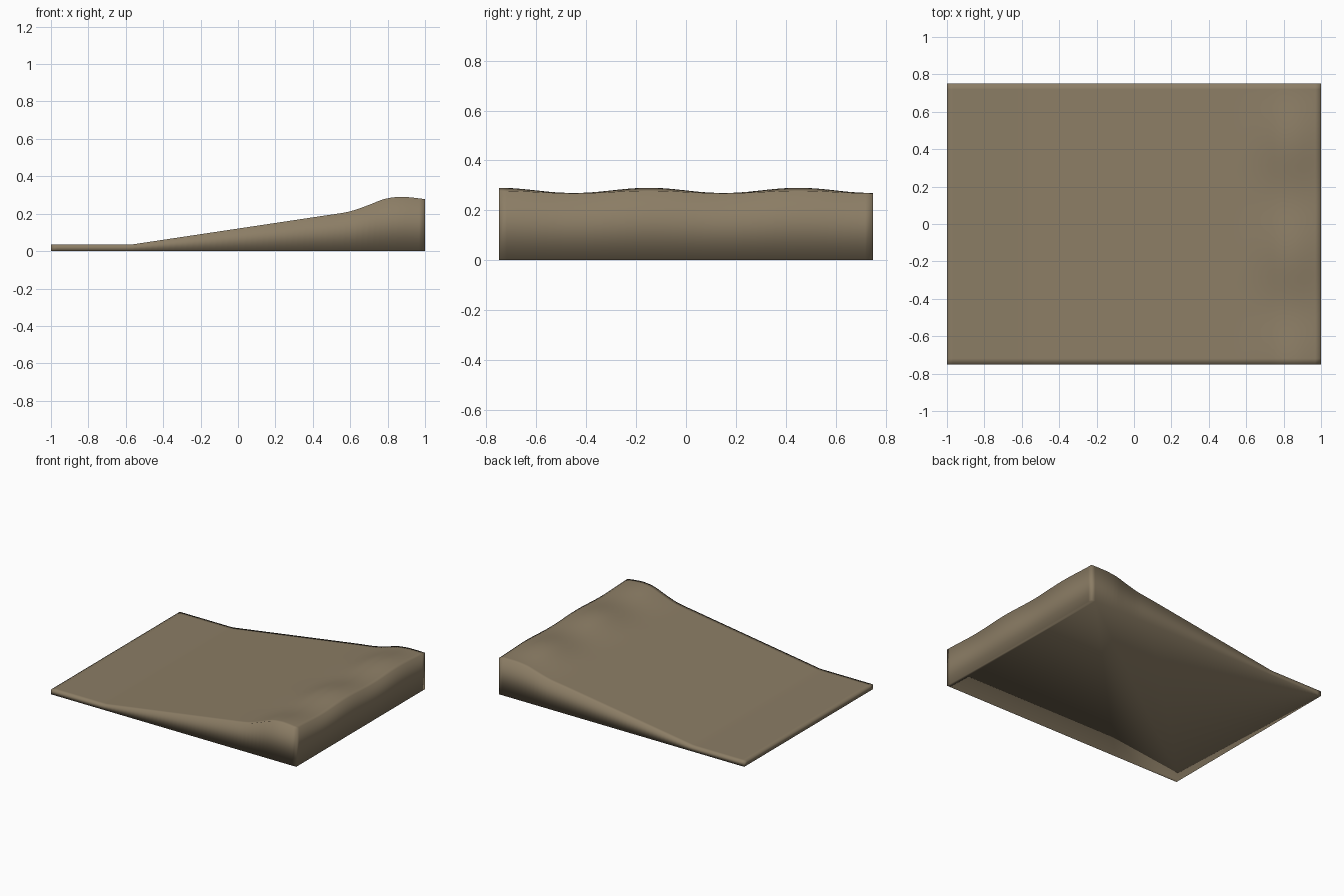
import bpy
import bmesh
import math

cube = bpy.data.objects.get("Cube")
if cube:
    bpy.data.objects.remove(cube)

# Height of the slope along x: flat foot, straight ramp, rounded crest
FOOT_X, FOOT_Z, RAMP = -0.57, 0.035, 0.15
CREST = [(0.4, 0.18), (0.5, 0.195), (0.6, 0.211), (0.7, 0.241),
         (0.78, 0.268), (0.86, 0.279), (0.93, 0.278), (1.0, 0.273), (1.08, 0.268)]


def profile(x):
    if x < CREST[1][0]:
        return FOOT_Z + RAMP * max(0.0, x - FOOT_X)
    i = 1
    while i < len(CREST) - 3 and x > CREST[i + 1][0]:
        i += 1
    (xa, za), (x0, z0), (x1, z1), (xb, zb) = CREST[i - 1:i + 3]
    w = x1 - x0
    t = (x - x0) / w
    m0 = (z1 - za) / (x1 - xa) * w
    m1 = (zb - z0) / (xb - x0) * w
    return (z0 * (1 + 2 * t) * (1 - t) ** 2 + m0 * t * (1 - t) ** 2
            + z1 * t * t * (3 - 2 * t) + m1 * t * t * (t - 1))


def ripple(x, y):
    # Gentle waves across the crest, fading towards the ramp and the end
    strength = 0.011 * math.exp(-((x - 0.84) / 0.18) ** 2)
    return strength * math.cos(math.tau * (y + 0.15) / 0.6)


# Top surface
bm = bmesh.new()
bmesh.ops.create_grid(bm, x_segments=64, y_segments=48, size=1.0)
for v in bm.verts:
    v.co.y *= 0.75
    v.co.z = profile(v.co.x) + ripple(v.co.x, v.co.y)

# Side walls down to the ground, then one flat underside
rim = [e for e in bm.edges if e.is_boundary]
wall = bmesh.ops.extrude_edge_only(bm, edges=rim)["geom"]
for v in wall:
    if isinstance(v, bmesh.types.BMVert):
        v.co.z = 0.0
bmesh.ops.contextual_create(bm, geom=[e for e in bm.edges if e.is_boundary])
bmesh.ops.recalc_face_normals(bm, faces=bm.faces)
for f in bm.faces:
    f.smooth = True

mesh = bpy.data.meshes.new("ground_slope")
bm.to_mesh(mesh)
bm.free()

# Earth colour
earth = bpy.data.materials.new("earth_brown")
earth.use_nodes = True
color = (0.26, 0.205, 0.13, 1.0)
earth.diffuse_color = color
bsdf = earth.node_tree.nodes["Principled BSDF"]
bsdf.inputs["Base Color"].default_value = color
bsdf.inputs["Roughness"].default_value = 0.9
mesh.materials.append(earth)

slope = bpy.data.objects.new("ground_slope", mesh)
bpy.context.collection.objects.link(slope)
